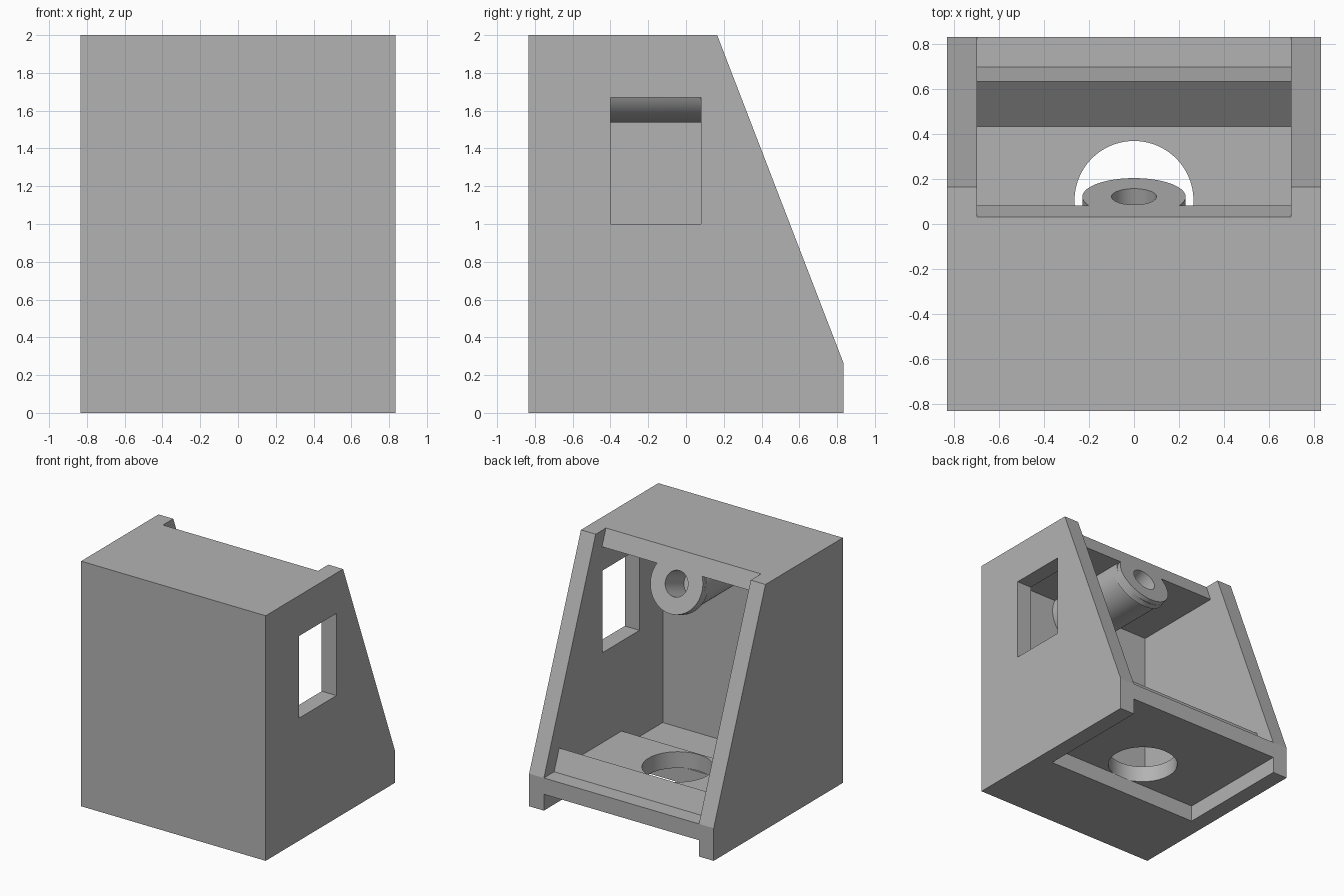
import bpy, bmesh
from math import atan2, cos, sin, pi
from mathutils import Matrix, Vector

cube = bpy.data.objects.get("Cube")
if cube:
    bpy.data.objects.remove(cube, do_unlink=True)

# Overall sizes
HALF, HEIGHT, WALL = 0.833, 2.0, 0.133
INNER = HALF - WALL
STEP = 2 * WALL                     # top of the raised floor
TOP_Y = 0.165                       # rear end of the side walls at the top
SLOPE = (HALF - TOP_Y) / (HEIGHT - STEP)
TILT = atan2(SLOPE, 1)
NORMAL = Vector((0, cos(TILT), sin(TILT)))

grey = bpy.data.materials.new("plain_grey")
grey.use_nodes = True
grey.diffuse_color = (0.45, 0.45, 0.45, 1)
grey.node_tree.nodes["Principled BSDF"].inputs["Base Color"].default_value = grey.diffuse_color


def recess_y(z):
    """Depth of the inner sloped plane at a height."""
    return TOP_Y - WALL + (HEIGHT - z) * SLOPE


def finish(name, bm):
    bmesh.ops.recalc_face_normals(bm, faces=bm.faces)
    mesh = bpy.data.meshes.new(name)
    bm.to_mesh(mesh)
    bm.free()
    mesh.materials.append(grey)
    obj = bpy.data.objects.new(name, mesh)
    bpy.context.collection.objects.link(obj)
    return obj


def extrude_profile(name, points, x0, x1):
    """Extrude a (y, z) outline along x."""
    bm = bmesh.new()
    face = bm.faces.new([bm.verts.new((x0, y, z)) for y, z in points])
    grown = bmesh.ops.extrude_face_region(bm, geom=[face])["geom"]
    verts = [v for v in grown if isinstance(v, bmesh.types.BMVert)]
    bmesh.ops.translate(bm, verts=verts, vec=(x1 - x0, 0, 0))
    return finish(name, bm)


def box(name, x0, x1, y0, y1, z0, z1):
    return extrude_profile(name, [(y0, z0), (y1, z0), (y1, z1), (y0, z1)], x0, x1)


def cylinder(name, start, end, radius, trim=None):
    """Cylinder between two points, optionally trimmed by a sloped plane."""
    axis = end - start
    turn = Vector((0, 0, 1)).rotation_difference(axis).to_matrix().to_4x4()
    bm = bmesh.new()
    bmesh.ops.create_cone(bm, cap_ends=True, segments=96, radius1=radius, radius2=radius,
                          depth=axis.length,
                          matrix=Matrix.Translation((start + end) / 2) @ turn)
    if trim:
        geom = bm.verts[:] + bm.edges[:] + bm.faces[:]
        bmesh.ops.bisect_plane(bm, geom=geom, plane_co=trim, plane_no=NORMAL, clear_outer=True)
        bmesh.ops.holes_fill(bm, edges=[e for e in bm.edges if e.is_boundary], sides=0)
    return finish(name, bm)


def select(obj):
    bpy.ops.object.select_all(action='DESELECT')
    obj.select_set(True)
    bpy.context.view_layer.objects.active = obj


def combine(obj, tool, operation):
    """Apply a boolean and discard the helper."""
    mod = obj.modifiers.new(operation.lower(), 'BOOLEAN')
    mod.operation, mod.solver, mod.object = operation, 'EXACT', tool
    select(obj)
    bpy.ops.object.modifier_apply(modifier=mod.name)
    bpy.data.objects.remove(tool, do_unlink=True)


def smooth(obj):
    select(obj)
    bpy.ops.object.shade_smooth_by_angle(angle=pi / 9)


# Side walls with the sloping rear edge
side = [(-HALF, 0), (HALF, 0), (HALF, STEP), (TOP_Y, HEIGHT), (-HALF, HEIGHT)]
left_wall = extrude_profile("left_wall", side, INNER, HALF)
right_wall = extrude_profile("right_wall", side, -HALF, -INNER)

# Window through the left wall only
combine(left_wall, box("window_cutter", INNER - 0.1, HALF + 0.1, -0.4, 0.08, 1.0, 1.67),
        'DIFFERENCE')

# Front wall and lower floor
box("front_wall", -INNER, INNER, -HALF, -INNER, 0, HEIGHT)
box("lower_floor", -INNER, INNER, -INNER, -0.145, 0, WALL)

# Raised floor with a rear ridge and a round opening
peak = 0.435
floor = extrude_profile("raised_floor", [
    (-0.17, WALL), (HALF, WALL), (HALF, STEP), (recess_y(STEP), STEP),
    (recess_y(peak), peak), (0.435, STEP), (-0.17, STEP)], -INNER, INNER)
combine(floor, cylinder("opening_cutter", Vector((0, 0.105, 0.05)),
                        Vector((0, 0.105, 0.6)), 0.265), 'DIFFERENCE')
smooth(floor)

# Roof with a horizontal boss, tilted collar and blind bore
low = HEIGHT - WALL
roof = extrude_profile("roof_with_boss", [
    (-INNER, low), (recess_y(low), low), (recess_y(HEIGHT), HEIGHT), (-INNER, HEIGHT)],
    -INNER, INNER)
centre = Vector((0, recess_y(1.767), 1.767))
boss = cylinder("boss", Vector((0, -INNER, 1.767)), Vector((0, 0.5, 1.767)), 0.23,
                trim=centre - NORMAL * 0.035)
collar = cylinder("collar", centre - NORMAL * 0.08, centre, 0.23)
bore = cylinder("bore_cutter", centre - NORMAL * 0.26, centre + NORMAL * 0.1, 0.1)
combine(roof, boss, 'UNION')
combine(roof, collar, 'UNION')
combine(roof, bore, 'DIFFERENCE')
smooth(roof)
